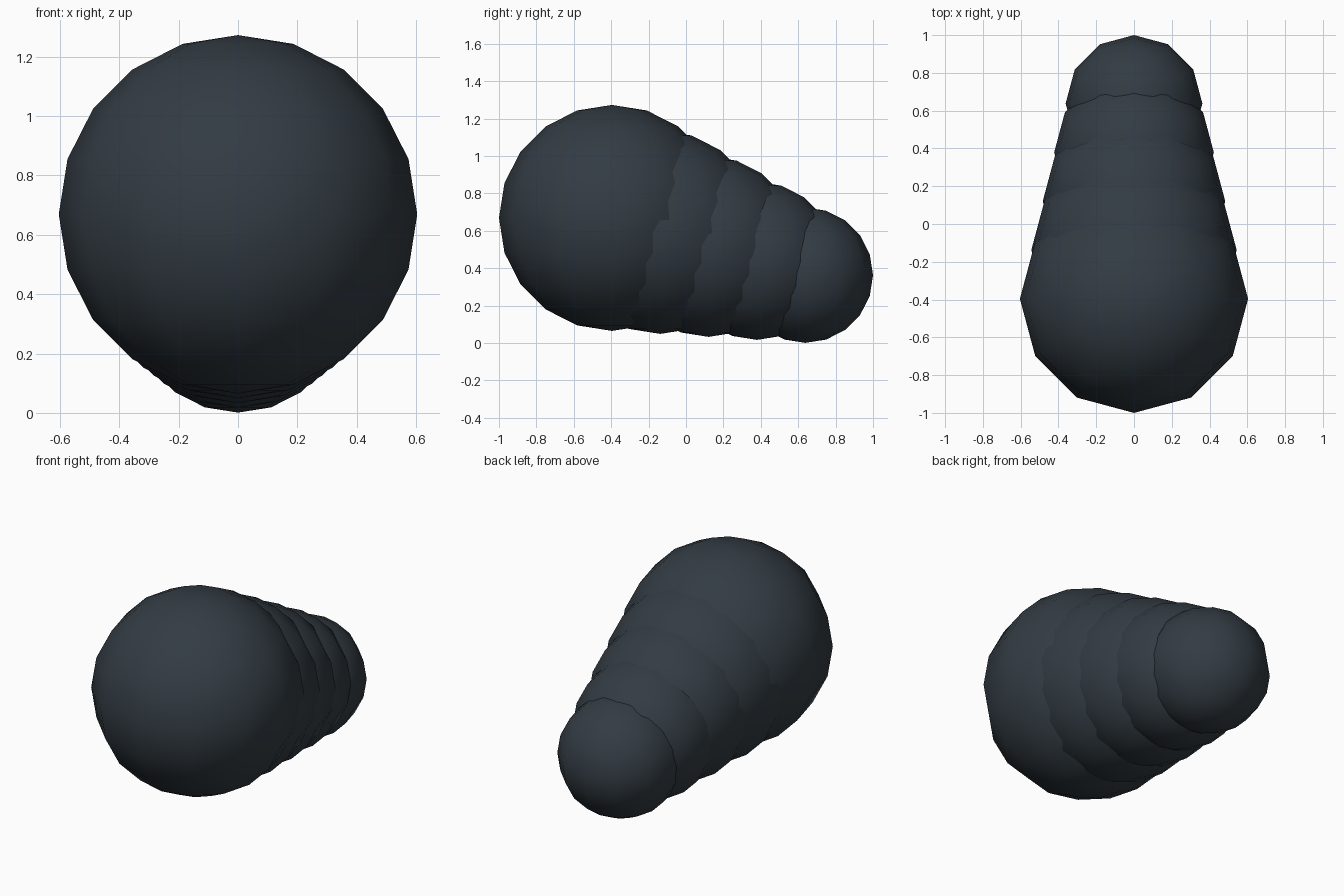
import bpy
from mathutils import Vector

cube = bpy.data.objects.get("Cube")
if cube:
    bpy.data.objects.remove(cube, do_unlink=True)

# One dark slate colour for the whole body
slate = bpy.data.materials.new("dark_slate")
slate.use_nodes = True
colour = (0.033, 0.045, 0.057, 1)
slate.diffuse_color = colour
bsdf = next(n for n in slate.node_tree.nodes if n.type == "BSDF_PRINCIPLED")
bsdf.inputs["Base Color"].default_value = colour
bsdf.inputs["Roughness"].default_value = 0.8

# Overlapping spheres shrink evenly from the big front to the small back
NAMES = ("front_ball", "front_segment", "middle_segment", "rear_segment", "tail_ball")
START, END = Vector((0, -0.396, 0.669)), Vector((0, 0.638, 0.363))
START_RADIUS, END_RADIUS = 0.604, 0.362

for i, name in enumerate(NAMES):
    t = i / (len(NAMES) - 1)
    bpy.ops.mesh.primitive_uv_sphere_add(
        segments=12, ring_count=10,
        radius=START_RADIUS + (END_RADIUS - START_RADIUS) * t,
        location=START.lerp(END, t))
    ball = bpy.context.object
    ball.name = name
    ball.data.materials.append(slate)
    bpy.ops.object.shade_smooth()
